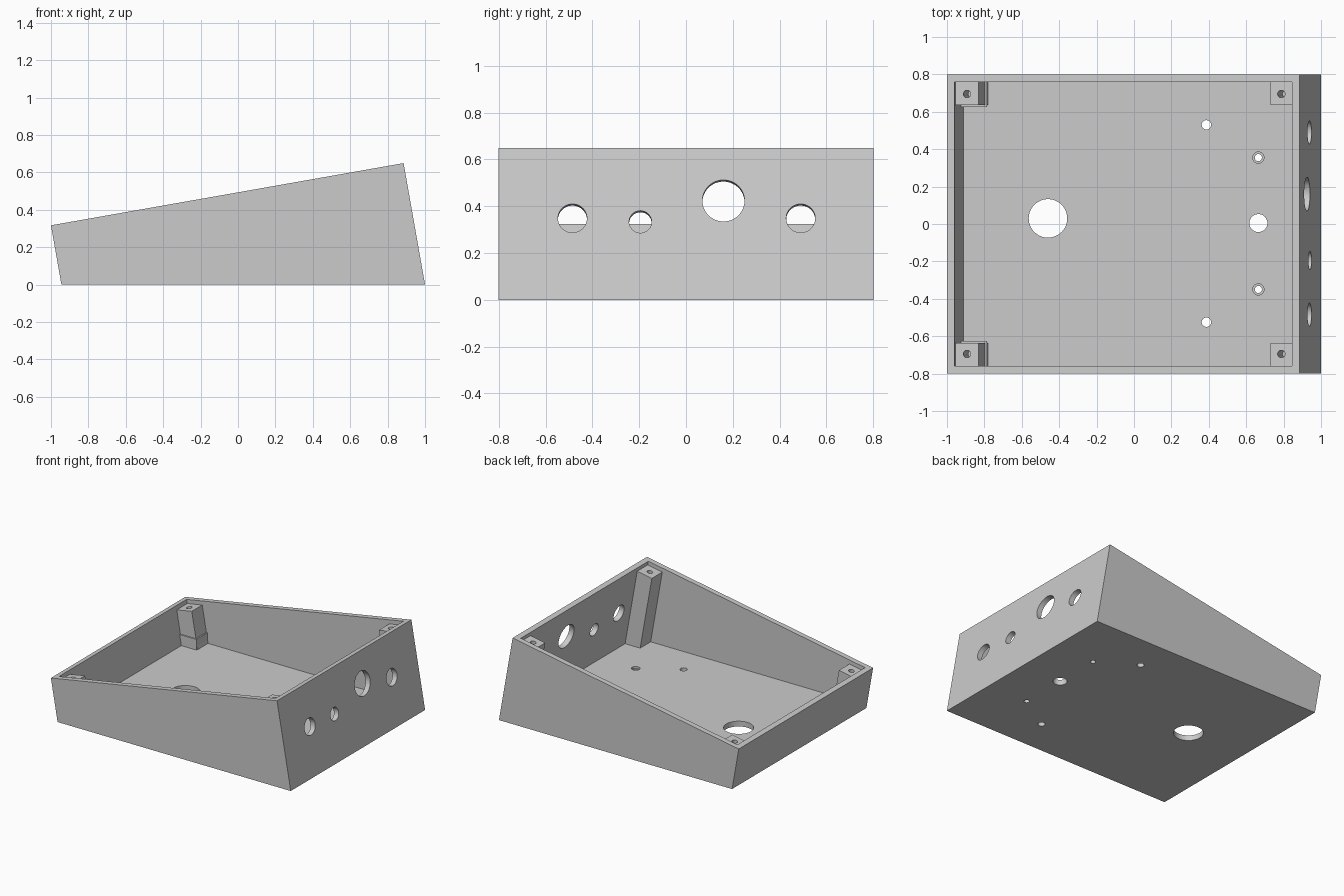
import bpy, bmesh, math
from mathutils import Vector

if "Cube" in bpy.data.objects:
    bpy.data.objects.remove(bpy.data.objects["Cube"], do_unlink=True)

grey = bpy.data.materials.new("light grey")
grey.use_nodes = True
grey.diffuse_color = (0.6, 0.6, 0.6, 1)
grey.node_tree.nodes["Principled BSDF"].inputs["Base Color"].default_value = (0.6, 0.6, 0.6, 1)

# Sloped frame: u runs up the rim, d is depth square to the rim
TILT = math.radians(10)
S, C = math.sin(TILT), math.cos(TILT)
LENGTH, RIM, WALL, HALF = 1.9145, 0.317, 0.04, 0.8
LID = 0.03


def at_depth(u, d):
    return (-1 + u * C + d * S, RIM + u * S - d * C)


def at_height(u, z):
    return at_depth(u, (RIM + u * S - z) / C)


def finish(name, bm):
    bmesh.ops.recalc_face_normals(bm, faces=bm.faces)
    mesh = bpy.data.meshes.new(name)
    bm.to_mesh(mesh)
    bm.free()
    mesh.materials.append(grey)
    obj = bpy.data.objects.new(name, mesh)
    bpy.context.collection.objects.link(obj)
    return obj


def prism(name, profile, y0, y1):
    bm = bmesh.new()
    face = bm.faces.new([bm.verts.new((x, y0, z)) for x, z in profile])
    new = bmesh.ops.extrude_face_region(bm, geom=[face])["geom"]
    bmesh.ops.translate(bm, vec=(0, y1 - y0, 0),
                        verts=[v for v in new if isinstance(v, bmesh.types.BMVert)])
    return finish(name, bm)


def sloped_block(name, u0, u1, top, bottom, y0, y1):
    return prism(name, [at_depth(u0, top), at_depth(u1, top),
                        at_height(u1, bottom), at_height(u0, bottom)], y0, y1)


def drill(centre, axis, radius, depth):
    bm = bmesh.new()
    bmesh.ops.create_cone(bm, cap_ends=True, segments=48,
                          radius1=radius, radius2=radius, depth=depth)
    turn = Vector((0, 0, 1)).rotation_difference(Vector(axis)).to_matrix()
    bmesh.ops.rotate(bm, verts=bm.verts, matrix=turn)
    bmesh.ops.translate(bm, verts=bm.verts, vec=centre)
    return finish("hole_cutter", bm)


def cut(obj, cutter):
    mod = obj.modifiers.new("cut", 'BOOLEAN')
    mod.operation, mod.solver, mod.object = 'DIFFERENCE', 'EXACT', cutter
    bpy.context.view_layer.objects.active = obj
    bpy.ops.object.modifier_apply(modifier=mod.name)
    bpy.data.objects.remove(cutter, do_unlink=True)


# Open wedge shell
case = sloped_block("case_shell", 0, LENGTH, 0, 0, -HALF, HALF)
cut(case, sloped_block("cavity_cutter", WALL, LENGTH - WALL, -0.1, WALL,
                       WALL - HALF, HALF - WALL))

# Holes through the floor
for x, y, r in [(-0.46, 0.03, 0.103), (0.665, 0.005, 0.048), (0.387, 0.53, 0.025),
                (0.387, -0.525, 0.025), (0.665, 0.355, 0.019), (0.665, -0.35, 0.019)]:
    cut(case, drill((x, y, 0.02), (0, 0, 1), r, 0.12))
# Counterbores of the two small screw holes
for y in (0.355, -0.35):
    cut(case, drill((0.665, y, 0.045), (0, 0, 1), 0.03, 0.04))

# Socket holes through the tall end wall
for y, z, r in [(-0.485, 0.345, 0.062), (-0.195, 0.33, 0.048),
                (0.16, 0.42, 0.09), (0.49, 0.345, 0.062)]:
    x = at_height(LENGTH - WALL / 2, z)[0]
    cut(case, drill((x, y, z), (C, 0, S), r, 0.15))

# Corner posts with screw holes square to the rim
for side, label in ((1, "back"), (-1, "front")):
    for end, u0, u1, hole in (("low", 0.03, 0.167, 0.1035),
                              ("tall", 1.751, LENGTH - 0.03, 1.81)):
        post = sloped_block(f"{label}_{end}_post", u0, u1, LID, 0.03,
                            side * 0.635, side * 0.77)
        x, z = at_depth(hole, LID)
        cut(post, drill((x, side * 0.695, z), (-S, 0, C), 0.02, 0.3))
    # Wider foot of the low post
    prism(f"{label}_post_foot", [(-0.93, 0.03), (-0.786, 0.03), (-0.786, 0.12), (-0.93, 0.12)],
          side * 0.626, side * 0.77)

# Smooth the hole walls, keep the edges crisp
bpy.ops.object.select_all(action='DESELECT')
for obj in bpy.context.collection.objects:
    if obj.type == 'MESH' and ("post" in obj.name or obj is case or obj.name == "case_shell"):
        obj.select_set(True)
        bpy.context.view_layer.objects.active = obj
bpy.ops.object.shade_smooth_by_angle(angle=math.radians(30))
